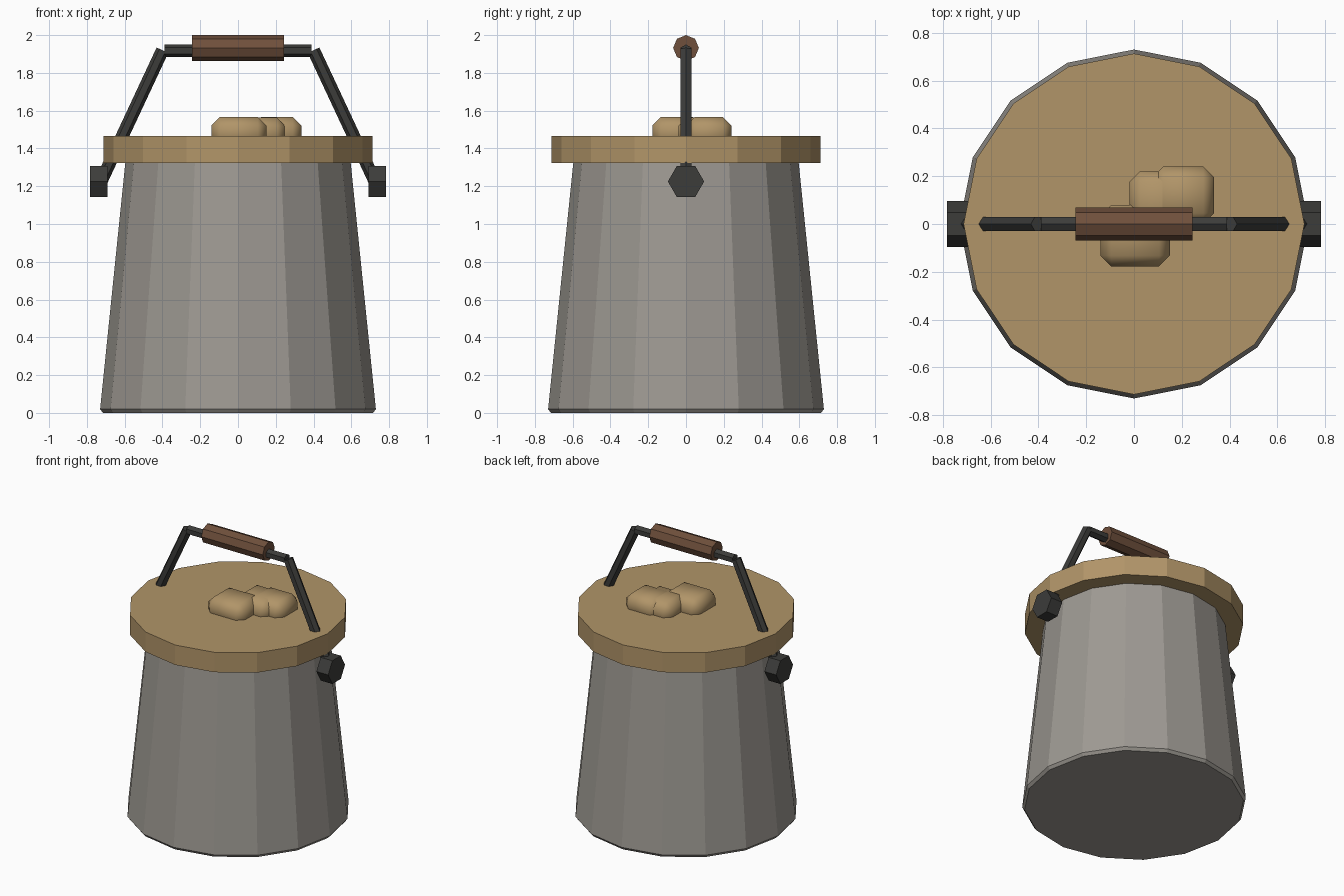
import bpy, bmesh, math
from mathutils import Vector, Matrix

if "Cube" in bpy.data.objects:
    bpy.data.objects.remove(bpy.data.objects["Cube"])


def material(name, rgb):
    m = bpy.data.materials.new(name)
    m.diffuse_color = (*rgb, 1)
    m.use_nodes = True
    m.node_tree.nodes["Principled BSDF"].inputs["Base Color"].default_value = m.diffuse_color
    return m


STEEL = material("steel", (0.34, 0.32, 0.29))
WOOD = material("pale_wood", (0.44, 0.30, 0.14))
IRON = material("dark_iron", (0.045, 0.045, 0.042))
GRIP = material("brown_wood", (0.16, 0.08, 0.045))


def finish(name, bm, mat):
    bmesh.ops.recalc_face_normals(bm, faces=bm.faces)
    me = bpy.data.meshes.new(name)
    bm.to_mesh(me)
    bm.free()
    me.materials.append(mat)
    ob = bpy.data.objects.new(name, me)
    bpy.context.collection.objects.link(ob)
    return ob


def turned(name, profile, sides, mat):
    """Stack of (radius, z) rings around the z axis, capped at both ends."""
    bm = bmesh.new()
    rings = []
    for r, z in profile:
        rings.append([bm.verts.new((r * math.cos(math.tau * i / sides),
                                    r * math.sin(math.tau * i / sides), z))
                      for i in range(sides)])
    for a, b in zip(rings, rings[1:]):
        for i in range(sides):
            j = (i + 1) % sides
            bm.faces.new((a[i], a[j], b[j], b[i]))
    bm.faces.new(rings[0])
    bm.faces.new(rings[-1])
    return finish(name, bm, mat)


def rod(name, p, q, r, sides, mat, turn=0.0):
    """Prism from p to q in the xz plane; first corner lies in that plane."""
    p, q = Vector(p), Vector(q)
    axis = (q - p).normalized()
    side = Vector((0, 1, 0))
    up = axis.cross(side)
    bm = bmesh.new()
    ends = []
    for c in (p, q):
        ends.append([bm.verts.new(c + r * (math.cos(t) * up + math.sin(t) * side))
                     for t in (turn + math.tau * i / sides for i in range(sides))])
    for i in range(sides):
        j = (i + 1) % sides
        bm.faces.new((ends[0][i], ends[0][j], ends[1][j], ends[1][i]))
    bm.faces.new(ends[0])
    bm.faces.new(ends[1])
    return finish(name, bm, mat)


def lump(name, x0, x1, y0, y1, z0, z1):
    """Chamfered block, softly shaded."""
    bm = bmesh.new()
    bmesh.ops.create_cube(bm, size=1, matrix=Matrix.Translation(
        ((x0 + x1) / 2, (y0 + y1) / 2, (z0 + z1) / 2)) @ Matrix.Diagonal(
        (x1 - x0, y1 - y0, z1 - z0, 1)))
    bmesh.ops.bevel(bm, geom=bm.edges[:], offset=0.045, segments=1,
                    affect='EDGES', profile=0.5)
    for f in bm.faces:
        f.smooth = True
    return finish(name, bm, WOOD)


# Tapered pail and overhanging lid
turned("pail_body", [(0.715, 0), (0.73, 0.02), (0.595, 1.34)], 16, STEEL)
turned("lid", [(0.713, 1.323), (0.713, 1.466)], 16, WOOD)

# Cluster of lumps on the lid
lump("lid_lump_front", -0.14, 0.15, -0.177, 0.08, 1.40, 1.567)
lump("lid_lump_middle", -0.018, 0.25, -0.04, 0.222, 1.40, 1.564)
lump("lid_lump_back", 0.077, 0.335, 0.0, 0.24, 1.40, 1.566)

# Handle: lugs, slanted arms, top bar and grip
for s, tag in ((-1, "left"), (1, "right")):
    rod("lug_" + tag, (s * 0.69, 0, 1.225), (s * 0.783, 0, 1.225),
        0.096, 6, IRON, math.pi / 6)
    rod("handle_arm_" + tag, (s * 0.725, 0, 1.225), (s * 0.4, 0, 1.92),
        0.034, 6, IRON)
rod("handle_bar", (-0.39, 0, 1.917), (0.39, 0, 1.917), 0.033, 6, IRON)
rod("grip", (-0.244, 0, 1.932), (0.244, 0, 1.932), 0.068, 8, GRIP)
